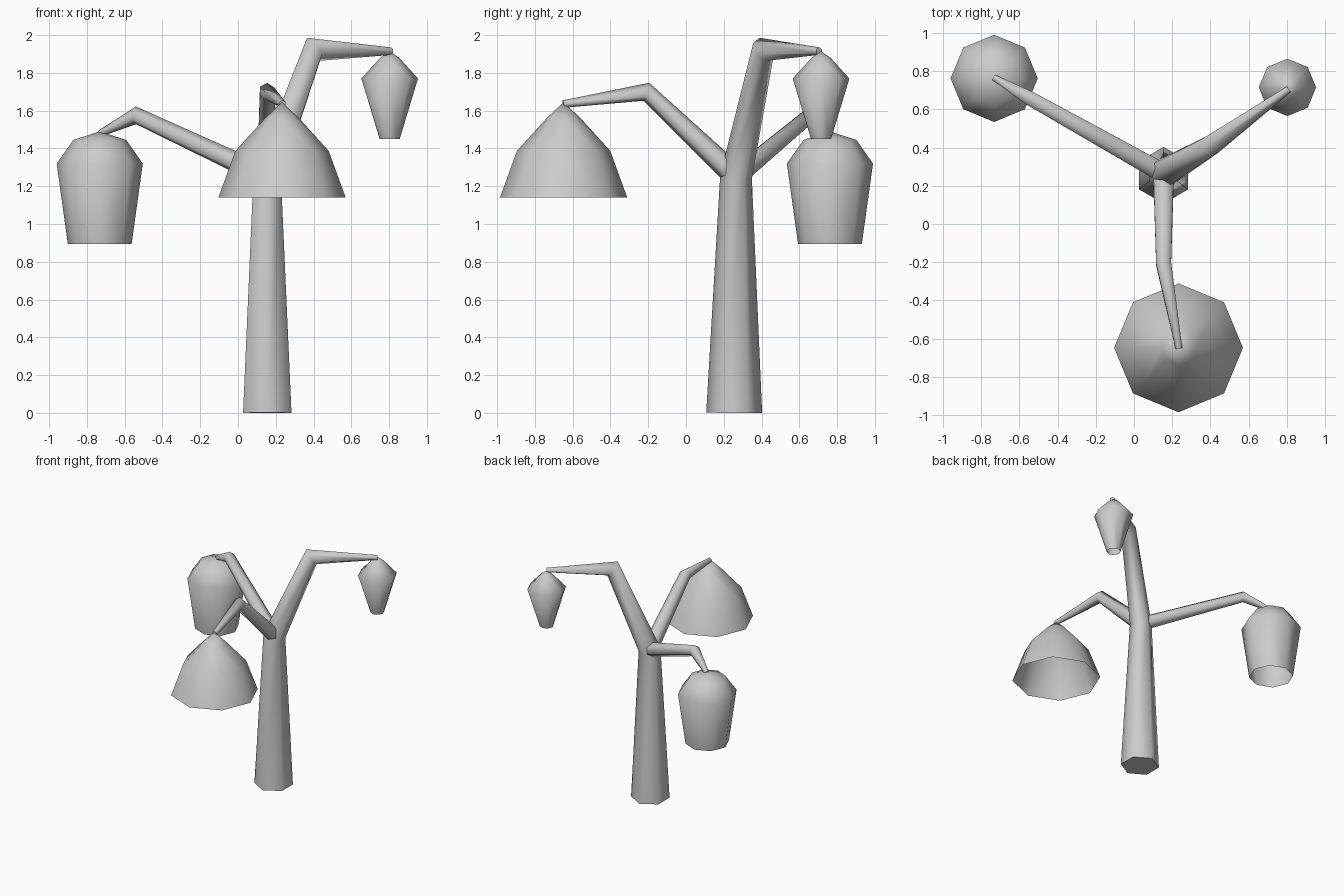
import bpy, bmesh, math
from mathutils import Vector

if "Cube" in bpy.data.objects:
    bpy.data.objects.remove(bpy.data.objects["Cube"])


def finish(bm, name):
    bmesh.ops.recalc_face_normals(bm, faces=bm.faces)
    me = bpy.data.meshes.new(name)
    bm.to_mesh(me)
    bm.free()
    ob = bpy.data.objects.new(name, me)
    bpy.context.collection.objects.link(ob)
    bpy.ops.object.select_all(action='DESELECT')
    ob.select_set(True)
    bpy.context.view_layer.objects.active = ob
    bpy.ops.object.shade_smooth_by_angle(angle=math.radians(65))
    return ob


def tube(name, path, radii, ridge, sides=6):
    """Mitred tapering tube; ridge is the direction one corner points to."""
    pts = [Vector(p) for p in path]
    dirs = [(b - a).normalized() for a, b in zip(pts, pts[1:])]
    u = Vector(ridge)
    u = (u - dirs[0] * u.dot(dirs[0])).normalized()
    v = dirs[0].cross(u)
    offs = [u * math.cos(a) + v * math.sin(a)
            for a in (2 * math.pi * i / sides for i in range(sides))]
    bm = bmesh.new()
    rings = []
    for k, (p, r) in enumerate(zip(pts, radii)):
        if 0 < k < len(dirs):
            # slide each corner along the incoming segment to the mitre plane
            d0, d1 = dirs[k - 1], dirs[k]
            n = (d0 + d1).normalized()
            ring = [o - d0 * (o.dot(n) / d0.dot(n)) for o in offs]
            turn = d0.rotation_difference(d1)
            offs = [turn @ o for o in offs]
        else:
            ring = offs
        rings.append([bm.verts.new(p + o * r) for o in ring])
    for a, b in zip(rings, rings[1:]):
        for i in range(sides):
            j = (i + 1) % sides
            bm.faces.new((a[i], a[j], b[j], b[i]))
    bm.faces.new(rings[0])
    bm.faces.new(rings[-1])
    return finish(bm, name)


def shade(name, x, y, apex, profile, sides=8):
    """Thin open-bottomed shade from (radius, z) rings below an apex."""
    bm = bmesh.new()
    top = bm.verts.new((x, y, apex))
    prev = None
    for r, z in profile:
        ring = [bm.verts.new((x + r * math.cos(2 * math.pi * i / sides),
                              y + r * math.sin(2 * math.pi * i / sides), z))
                for i in range(sides)]
        for i in range(sides):
            j = (i + 1) % sides
            if prev:
                bm.faces.new((prev[i], ring[i], ring[j], prev[j]))
            else:
                bm.faces.new((top, ring[i], ring[j]))
        prev = ring
    return finish(bm, name)


# Trunk, running on into the tallest arm
fork = (0.155, 0.265, 1.25)
tube("trunk_and_right_arm",
     [(0.155, 0.255, 0), fork, (0.40, 0.41, 1.925), (0.81, 0.705, 1.915)],
     [0.148, 0.084, 0.06, 0.02], (0, 1, 0))

# Side arms
tube("left_arm", [fork, (-0.54, 0.655, 1.575), (-0.73, 0.765, 1.48)],
     [0.058, 0.043, 0.018], (0, 0, 1))
tube("front_arm", [fork, (0.155, -0.21, 1.70), (0.235, -0.65, 1.635)],
     [0.062, 0.045, 0.02], (0, 0, 1))

# Hanging shades
shade("left_shade", -0.732, 0.762, 1.49,
      [(0.14, 1.445), (0.228, 1.32), (0.169, 0.895)])
shade("right_shade", 0.803, 0.715, 1.915,
      [(0.05, 1.88), (0.15, 1.77), (0.053, 1.45)])
shade("front_shade", 0.233, -0.648, 1.645,
      [(0.09, 1.56), (0.247, 1.387), (0.337, 1.14)])
